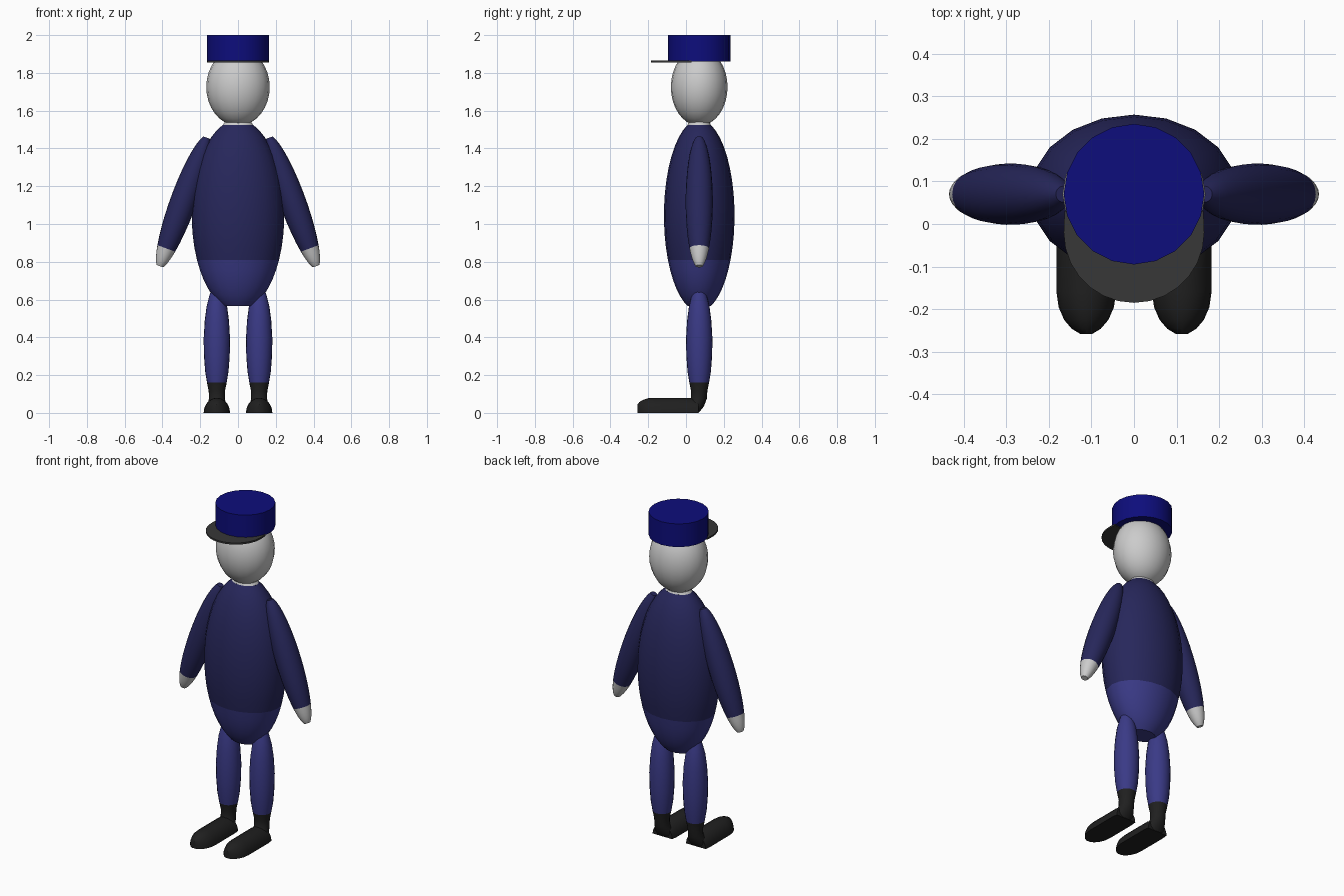
import bpy, bmesh
from math import sin, cos, pi, asin, radians
from mathutils import Matrix, Vector

if "Cube" in bpy.data.objects:
    bpy.data.objects.remove(bpy.data.objects["Cube"])

SIDES = 20
CY = 0.07  # depth of the body axis


def material(name, rgb):
    m = bpy.data.materials.new(name)
    m.diffuse_color = (*rgb, 1)
    m.use_nodes = True
    m.node_tree.nodes["Principled BSDF"].inputs["Base Color"].default_value = m.diffuse_color
    return m


JACKET = material("jacket", (0.020, 0.020, 0.105))
TROUSER = material("trousers", (0.042, 0.042, 0.24))
HAT = material("hat", (0.004, 0.004, 0.20))
BOOT = material("boot", (0.014, 0.014, 0.014))
BRIM = material("brim", (0.038, 0.038, 0.038))


def loft(name, rings, mat=None, caps=(True, True), matrix=None):
    """Skin a stack of equal-sized rings, optionally closing each end."""
    bm = bmesh.new()
    loops = [[bm.verts.new(p) for p in ring] for ring in rings]
    for a, b in zip(loops, loops[1:]):
        n = len(a)
        for i in range(n):
            j = (i + 1) % n
            bm.faces.new((a[i], a[j], b[j], b[i]))
    if caps[0]:
        bm.faces.new(loops[0])
    if caps[1]:
        bm.faces.new(loops[-1])
    if matrix:
        bm.transform(matrix)
    bmesh.ops.recalc_face_normals(bm, faces=bm.faces)
    mesh = bpy.data.meshes.new(name)
    bm.to_mesh(mesh)
    bm.free()
    obj = bpy.data.objects.new(name, mesh)
    bpy.context.collection.objects.link(obj)
    if mat:
        mesh.materials.append(mat)
    bpy.ops.object.select_all(action='DESELECT')
    obj.select_set(True)
    bpy.context.view_layer.objects.active = obj
    bpy.ops.object.shade_smooth_by_angle(angle=radians(40))
    return obj


def ring(rx, ry, z, x=0, y=0):
    return [(x + rx * cos(2 * pi * (i + .5) / SIDES - pi / 2 - pi / SIDES),
             y + ry * sin(2 * pi * (i + .5) / SIDES - pi / 2 - pi / SIDES), z)
            for i in range(SIDES)]


def ellipsoid(name, centre, radii, z0, z1, mat=None, caps=(True, True), tilt=0, steps=12):
    """Ellipsoid slice between local heights z0 and z1."""
    rx, ry, rz = radii
    t0, t1 = asin(z0 / rz), asin(z1 / rz)
    rings = []
    for k in range(steps + 1):
        t = t0 + (t1 - t0) * k / steps
        rings.append(ring(rx * cos(t), ry * cos(t), rz * sin(t)))
    matrix = Matrix.Translation(Vector(centre)) @ Matrix.Rotation(tilt, 4, 'Y')
    return loft(name, rings, mat, caps, matrix)


# Torso: jacket above, trouser seat below, grey neck at the collar
body = (0, CY, 1.045)
ellipsoid("jacket", body, (.245, .187, .508), -.235, .48, JACKET, (False, False))
ellipsoid("trouser_seat", body, (.245, .187, .508), -.48, -.235, TROUSER, (True, False), steps=6)
loft("neck", [ring(.08, .061, 1.525, y=CY), ring(.07, .055, 1.54, y=CY)])

# Head
ellipsoid("head", (0, CY, 1.725), (.168, .15, .205), -.2045, .2045, steps=16)

# Hat
loft("hat", [ring(.165, .165, 1.86, y=CY), ring(.165, .165, 2.0, y=CY)], HAT)

# Hat brim: front part of a disc, cut straight behind
outline = [(.165 * cos(a), -.02 + .165 * sin(a))
           for a in [pi + pi * k / 14 for k in range(15)]]
outline = [(-.163, .03)] + outline + [(.163, .03)]
loft("hat_brim", [[(x, y, z) for x, y in outline] for z in (1.856, 1.866)], BRIM)

# Leg profile: radius, height
leg = [(.028, .657), (.04, .62), (.054, .565), (.064, .49), (.07, .39),
       (.068, .30), (.062, .22), (.052, .16)]
# Ankle: half width, half depth, centre y, height
ankle = [(.052, .052, CY, .16), (.043, .043, CY, .115), (.042, .042, .068, .075),
         (.052, .045, .05, .035), (.06, .04, .028, .001)]
# Foot sections: y, half width, height
foot = [(.066, .066, .07), (.03, .07, .08), (-.16, .07, .08), (-.195, .065, .079),
        (-.225, .052, .07), (-.246, .034, .058), (-.258, .014, .045)]

for side, label in ((-1, "left"), (1, "right")):
    # Arm with bare hand
    arm = (side * .29, CY, 1.117)
    size = (.07, .072, .375)
    tilt = -side * radians(20)
    ellipsoid("sleeve_" + label, arm, size, -.262, .362, JACKET, (False, True), tilt)
    ellipsoid("hand_" + label, arm, size, -.362, -.262, None, (True, False), tilt, 5)

    # Trouser leg and boot
    x = side * .112
    loft("trouser_leg_" + label, [ring(r, r, z, x, CY) for r, z in leg], TROUSER, (True, False))
    loft("boot_ankle_" + label, [ring(w, d, z, x, y) for w, d, y, z in ankle], BOOT, (False, True))
    loft("boot_foot_" + label,
         [[(x + w * cos(pi * k / 10), y, h * sin(pi * k / 10)) for k in range(11)]
          for y, w, h in foot], BOOT)
